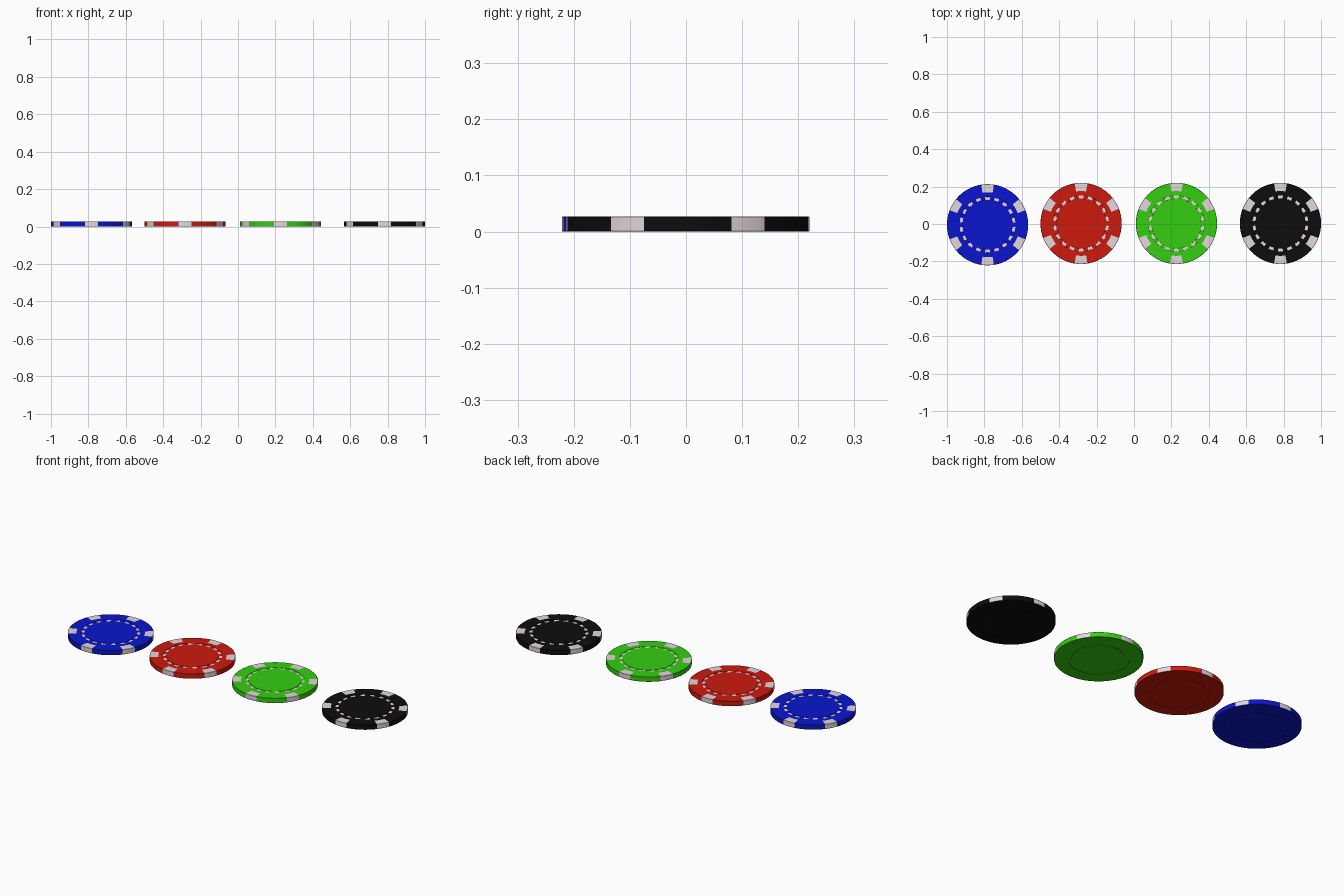
import bpy, bmesh, math

if "Cube" in bpy.data.objects:
    bpy.data.objects.remove(bpy.data.objects["Cube"])

R, H, G = 0.217, 0.027, 0.0015      # chip radius, thickness, groove depth
SEG = 180                           # 2 degree slices, edges on odd degrees


def material(name, rgb):
    m = bpy.data.materials.new(name)
    m.diffuse_color = (*rgb, 1)
    m.use_nodes = True
    m.node_tree.nodes["Principled BSDF"].inputs["Base Color"].default_value = m.diffuse_color
    return m


# Half profile from bottom centre to top centre: (radius, height)
HALF = [(0.133, 0), (0.1335, G), (0.1495, G), (0.150, 0), (0.173, 0), (R - 0.001, 0), (R, 0.001)]
PROFILE = HALF + [(r, H - z) for r, z in reversed(HALF)]
TOP = len(HALF)


def near(angle, step, offset, half):
    """True when the angle lies within half of a repeated mark."""
    return abs((angle - offset + step / 2) % step - step / 2) < half


def chip(name, x, y, mat, ivory):
    bm = bmesh.new()
    rings = []
    for r, z in PROFILE:
        rings.append([bm.verts.new((r * math.cos(a), r * math.sin(a), z))
                      for a in (math.radians(2 * i + 1) for i in range(SEG))])
    n = len(PROFILE)
    for k in range(n - 1):
        for i in range(SEG):
            j = (i + 1) % SEG
            f = bm.faces.new((rings[k][i], rings[k][j], rings[k + 1][j], rings[k + 1][i]))
            angle = 2 * i + 2
            # Edge spots wrap over the rim onto the top face
            spot = TOP - 1 <= k <= TOP + 1 and near(angle, 60, 30, 9)
            # Dashed ring lies in the top groove
            dash = k == n - 3 and near(angle, 20, 10, 5)
            f.material_index = 1 if spot or dash else 0
    # Flat centre discs
    bm.faces.new(list(reversed(rings[0])))
    bm.faces.new(rings[-1])
    bmesh.ops.recalc_face_normals(bm, faces=bm.faces)
    me = bpy.data.meshes.new(name)
    bm.to_mesh(me)
    bm.free()
    me.materials.append(mat)
    me.materials.append(ivory)
    ob = bpy.data.objects.new(name, me)
    ob.location = (x, y, 0)
    bpy.context.collection.objects.link(ob)
    bpy.ops.object.select_all(action='DESELECT')
    ob.select_set(True)
    bpy.context.view_layer.objects.active = ob
    bpy.ops.object.shade_smooth_by_angle(angle=math.radians(30))


ivory = material("ivory", (0.78, 0.68, 0.73))
chip("blue_chip", -0.783, -0.004, material("blue", (0.003, 0.008, 0.62)), ivory)
chip("red_chip", -0.283, 0.003, material("red", (0.62, 0.011, 0.004)), ivory)
chip("green_chip", 0.227, 0.003, material("green", (0.035, 0.62, 0.005)), ivory)
chip("black_chip", 0.783, 0.003, material("black", (0.004, 0.004, 0.004)), ivory)
